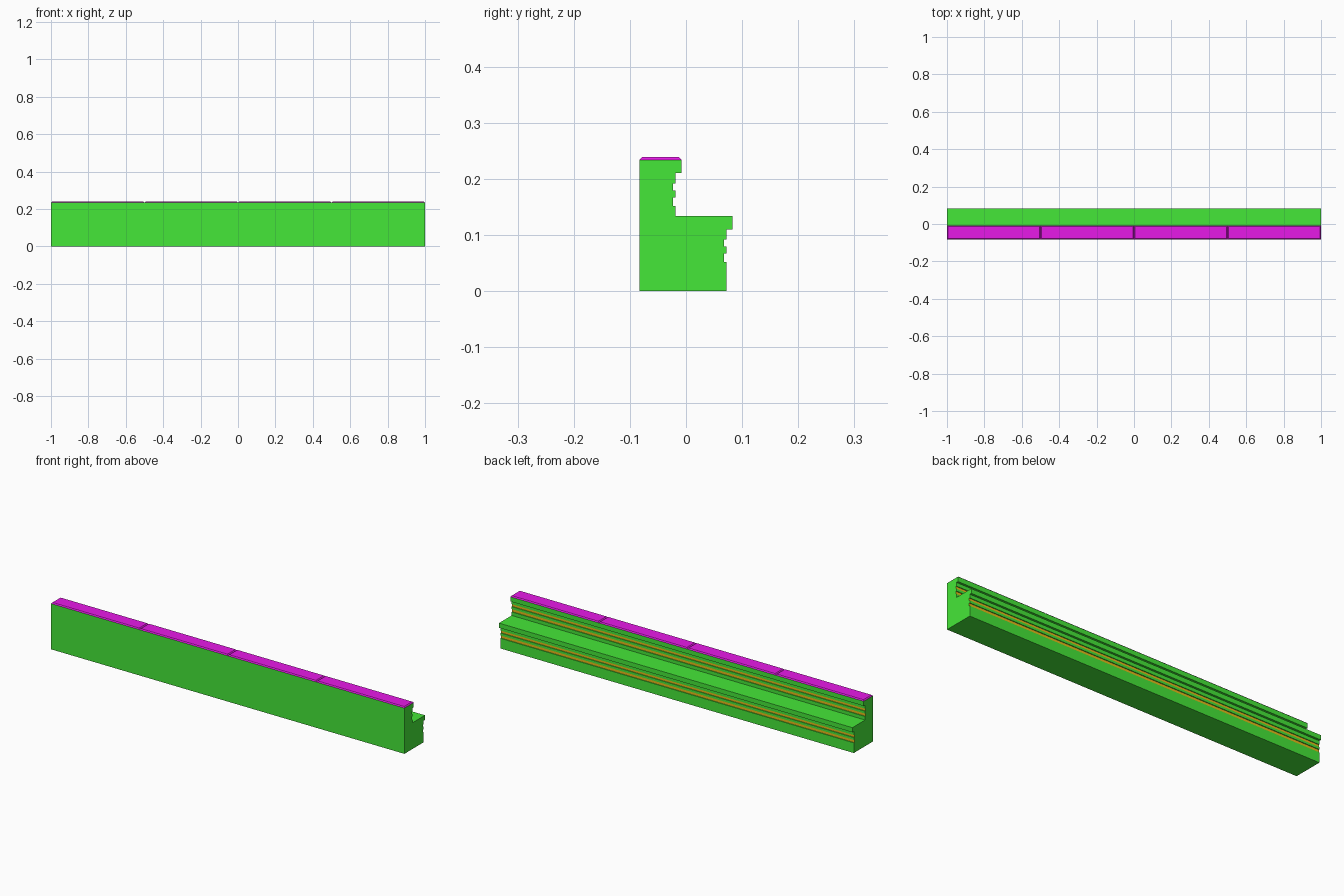
import bpy
import bmesh

cube = bpy.data.objects.get("Cube")
if cube:
    bpy.data.objects.remove(cube, do_unlink=True)


def material(name, color):
    mat = bpy.data.materials.new(name)
    mat.use_nodes = True
    mat.diffuse_color = (*color, 1)
    mat.node_tree.nodes["Principled BSDF"].inputs["Base Color"].default_value = (*color, 1)
    return mat


green = material("green", (0.06, 0.8, 0.04))
gold = material("gold", (0.8, 0.5, 0.01))
magenta = material("magenta", (0.8, 0.01, 0.8))

FRONT, LENGTH = -0.083, 2.0
LIP_DEPTH, GROOVE_DEPTH = 0.011, 0.004
LOWER_WALL, UPPER_WALL = 0.072, -0.019
LEDGE, TOP = 0.134, 0.234


def finish(name, bm, mats):
    bmesh.ops.recalc_face_normals(bm, faces=bm.faces)
    mesh = bpy.data.meshes.new(name)
    bm.to_mesh(mesh)
    bm.free()
    for mat in mats:
        mesh.materials.append(mat)
    obj = bpy.data.objects.new(name, mesh)
    bpy.context.collection.objects.link(obj)
    return obj


def tier_profile(wall, top):
    """Grooved wall ending in an overhanging lip, listed upwards as (y, z)."""
    points = []
    for low, high in ((0.082, 0.067), (0.055, 0.042)):
        points += [(wall, top - low), (wall - GROOVE_DEPTH, top - low),
                   (wall - GROOVE_DEPTH, top - high), (wall, top - high)]
    lip = wall + LIP_DEPTH
    return points + [(wall, top - 0.024), (lip, top - 0.024), (lip, top)]


# Stepped body: one cross-section extruded along x
profile = [(FRONT, 0), (LOWER_WALL, 0)]
profile += tier_profile(LOWER_WALL, LEDGE)
profile += [(UPPER_WALL, LEDGE)] + tier_profile(UPPER_WALL, TOP)
profile += [(FRONT, TOP)]
bm = bmesh.new()
section = bm.faces.new([bm.verts.new((-LENGTH / 2, y, z)) for y, z in profile])
extruded = bmesh.ops.extrude_face_region(bm, geom=[section], use_keep_orig=True)
moved = [v for v in extruded["geom"] if isinstance(v, bmesh.types.BMVert)]
bmesh.ops.translate(bm, verts=moved, vec=(LENGTH, 0, 0))

# Gold on the recessed groove floors
floors = [wall - GROOVE_DEPTH for wall in (LOWER_WALL, UPPER_WALL)]
for face in bm.faces:
    if any(all(abs(v.co.y - y) < 0.0005 for v in face.verts) for y in floors):
        face.material_index = 1
finish("stepped_body", bm, [green, gold])

# Four chamfered cap tiles along the upper step
TILES, HEIGHT, CHAMFER = 4, 0.005, 0.005
back = UPPER_WALL + LIP_DEPTH
tile_length, tile_depth = LENGTH / TILES, back - FRONT
for i in range(TILES):
    bm = bmesh.new()
    bmesh.ops.create_cube(bm, size=1)
    for v in bm.verts:
        inset = 2 * CHAMFER if v.co.z > 0 else 0
        v.co.x *= tile_length - inset
        v.co.y *= tile_depth - inset
        v.co.z *= HEIGHT
    tile = finish(f"cap_tile_{i + 1}", bm, [magenta])
    tile.location = (-LENGTH / 2 + (i + 0.5) * tile_length,
                     (FRONT + back) / 2, TOP + HEIGHT / 2)
